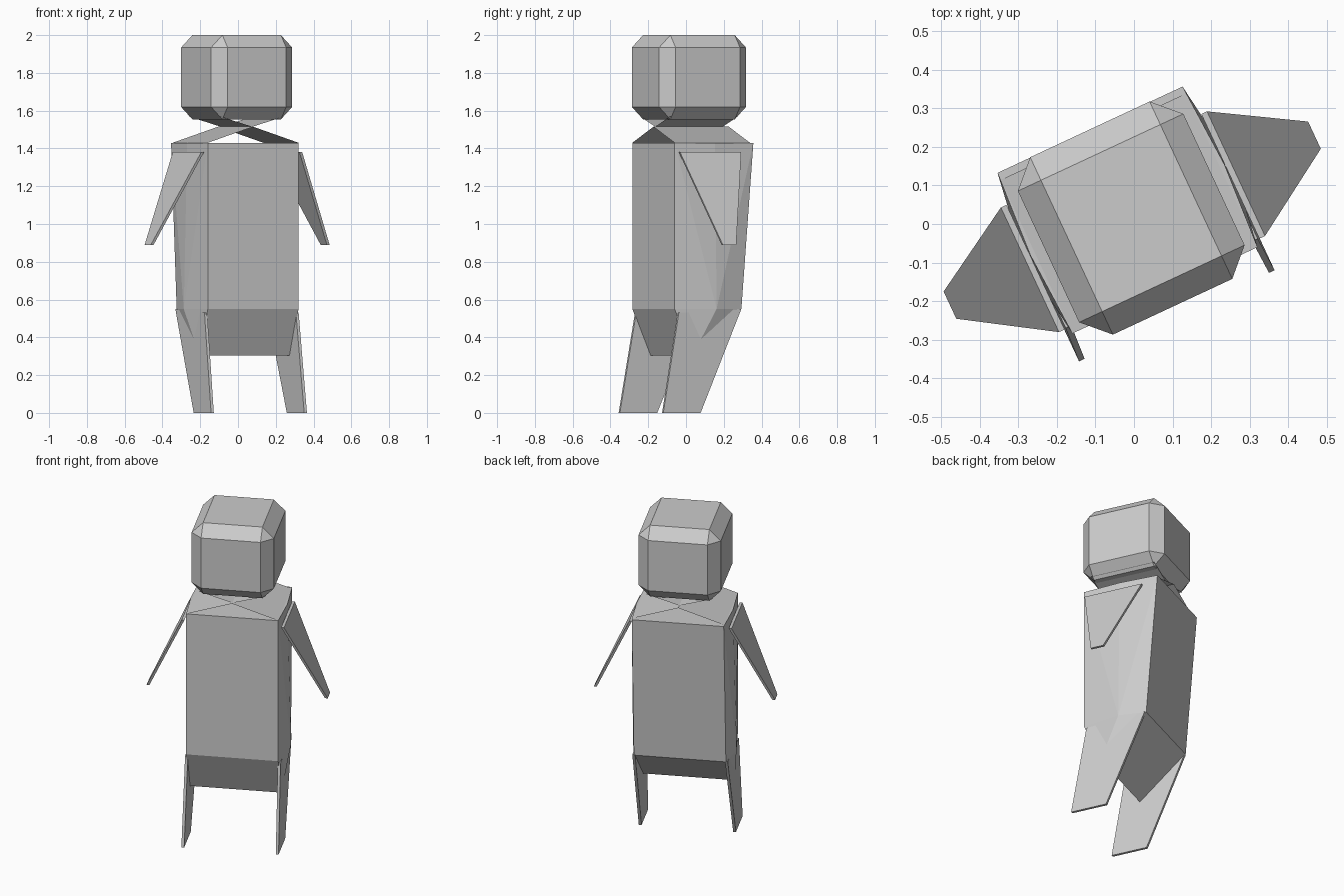
import bpy, bmesh
from math import radians
from mathutils import Matrix

if "Cube" in bpy.data.objects:
    bpy.data.objects.remove(bpy.data.objects["Cube"])

TURN = Matrix.Rotation(radians(25), 4, 'Z')   # whole figure is turned on its spot


def finish(name, bm):
    bmesh.ops.recalc_face_normals(bm, faces=bm.faces)
    bm.transform(TURN)
    me = bpy.data.meshes.new(name)
    bm.to_mesh(me)
    bm.free()
    ob = bpy.data.objects.new(name, me)
    bpy.context.collection.objects.link(ob)
    return ob


def loft(bm, a, b, caps=True):
    """Join two matching outlines into a solid."""
    va = [bm.verts.new(p) for p in a]
    vb = [bm.verts.new(p) for p in b]
    n = len(a)
    for i in range(n):
        j = (i + 1) % n
        bm.faces.new((va[i], va[j], vb[j], vb[i]))
    if caps:
        bm.faces.new(va)
        bm.faces.new(vb)
    return va, vb


# Body: side profile (y, z) across the width, with a shallow ridge on each side
profile = [(-.19, 1.43), (.04, 1.43), (.27, 1.43), (.2, .55), (-.085, .305), (-.19, .55)]
bm = bmesh.new()
rims = loft(bm, *[[(s * (.278 if i == 1 else .265), y, z) for i, (y, z) in enumerate(profile)]
                  for s in (-1, 1)], caps=False)
for s, rim in zip((-1, 1), rims):
    mid = bm.verts.new((s * .298, .04, .55))
    for i in range(len(rim)):
        bm.faces.new((rim[i], rim[(i + 1) % len(rim)], mid))
finish("body", bm)


# Shoulders and neck: open ridged sheets meeting at a crease
def ridge(name, half, front, back, z_edge, z_ridge):
    bm = bmesh.new()
    rows = [[bm.verts.new((x, y, z)) for x, z in ((-half, z_edge), (0, z_ridge), (half, z_edge))]
            for y in (front, back)]
    for i in (0, 1):
        bm.faces.new((rows[0][i], rows[0][i + 1], rows[1][i + 1], rows[1][i]))
    finish(name, bm)


ridge("shoulders", .265, -.19, .25, 1.43, 1.515)
ridge("neck", .19, -.18, .215, 1.57, 1.515)

# Head: chamfered box
bm = bmesh.new()
bmesh.ops.create_cube(bm, size=1, matrix=Matrix.Translation((0, .017, 1.777))
                      @ Matrix.Diagonal((.474, .508, .446, 1)))
bmesh.ops.bevel(bm, geom=bm.edges[:], offset=.066, segments=1, affect='EDGES', profile=.5)
finish("head", bm)

# Flippers and legs: thin plates on both sides
for s, side in ((-1, "left"), (1, "right")):
    arm = [(.295, -.172, 1.38), (.295, .185, 1.38), (.522, .05, .89), (.522, -.028, .89)]
    leg = [(.28, -.263, 0), (.28, -.045, 0), (.275, .195, .55), (.275, -.17, .53)]
    for name, pts in (("flipper", arm), ("leg", leg)):
        bm = bmesh.new()
        loft(bm, [(s * x, y, z) for x, y, z in pts],
             [(s * (x - .016), y, z) for x, y, z in pts])
        finish(f"{side}_{name}", bm)
